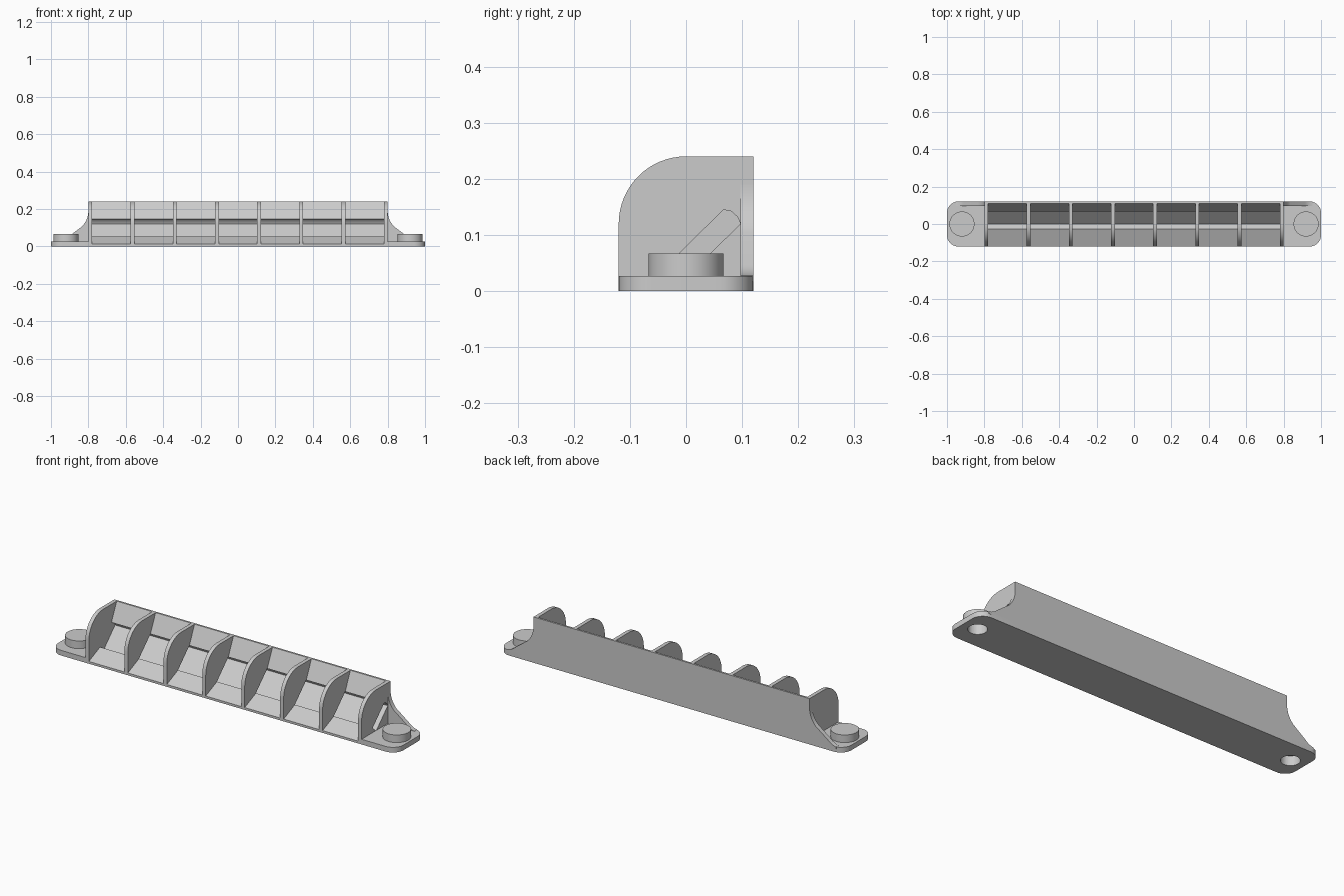
import bpy, bmesh, math
from mathutils import Vector

cube = bpy.data.objects.get("Cube")
if cube:
    bpy.data.objects.remove(cube, do_unlink=True)

GREY = (0.6, 0.6, 0.6, 1)
mat = bpy.data.materials.new("light grey plastic")
mat.use_nodes = True
mat.diffuse_color = GREY
mat.node_tree.nodes["Principled BSDF"].inputs["Base Color"].default_value = GREY


def prism(name, outline, place, offset):
    """Extrude a flat outline, mapped to 3D by place, along offset."""
    bm = bmesh.new()
    face = bm.faces.new([bm.verts.new(place(a, b)) for a, b in outline])
    out = bmesh.ops.extrude_face_region(bm, geom=[face])
    verts = [v for v in out["geom"] if isinstance(v, bmesh.types.BMVert)]
    bmesh.ops.translate(bm, verts=verts, vec=Vector(offset))
    bmesh.ops.recalc_face_normals(bm, faces=bm.faces)
    mesh = bpy.data.meshes.new(name)
    bm.to_mesh(mesh)
    bm.free()
    mesh.materials.append(mat)
    obj = bpy.data.objects.new(name, mesh)
    bpy.context.collection.objects.link(obj)
    return obj


def arc(cx, cy, r, start, end, steps):
    angles = [math.radians(start + (end - start) * i / steps) for i in range(steps + 1)]
    return [(cx + r * math.cos(a), cy + r * math.sin(a)) for a in angles]


def along_x(name, outline, x0, x1):
    return prism(name, outline, lambda y, z: (x0, y, z), (x1 - x0, 0, 0))


def along_z(name, outline, z0, z1):
    return prism(name, outline, lambda x, y: (x, y, z0), (0, 0, z1 - z0))


def smooth(obj):
    bpy.ops.object.select_all(action="DESELECT")
    obj.select_set(True)
    bpy.context.view_layer.objects.active = obj
    bpy.ops.object.shade_smooth_by_angle(angle=math.radians(30))


D = 0.12        # half depth
H = 0.24        # full height
L = 0.8         # half length of the ribbed body
T = 0.02        # rib thickness
PLATE = 0.027   # end plate thickness

# Body: sloping front lip, tilted groove, overhanging back wall
front = (-D, 0.012)
crest = (-0.0275, 0.052)
overhang = (0.067, 0.145)
wall_top = (0.11, H)
body = along_x("tray_body", [
    (-D, 0), front, crest, (0, 0.024), (0.097, 0.12), (0.092, 0.132),
    (0.081, 0.142), overhang, wall_top, (D, H), (D, 0)], -L, L)
smooth(body)

# Ribs: rounded at the front, open to the groove except at the closed end
curve = arc(0, D, D, 180, 90, 16)
open_rib = curve + [wall_top, overhang, crest, front]
closed_rib = curve + [(D, H), (D, 0), (-D, 0)]
COUNT = 8
for i in range(COUNT):
    x = -L + i * (2 * L - T) / (COUNT - 1)
    rib = along_x(f"rib_{i + 1}", closed_rib if i == 0 else open_rib, x, x + T)
    smooth(rib)

# Mounting ends, one for each side
for side, s in (("right", -1), ("left", 1)):
    def flip(points):
        return [(s * x, y) for x, y in points]

    r = 0.06
    plate = along_z(f"{side}_end_plate", flip(
        [(L, -D)] + arc(1 - r, r - D, r, -90, 0, 10)
        + arc(1 - r, D - r, r, 0, 90, 10) + [(L, D)]), 0, PLATE)
    ring = arc(s * 0.92, 0, 1, 0, 360, 48)[:-1]
    cx = s * 0.92

    def circle(radius):
        return [(cx + (x - cx) * radius, y * radius) for x, y in ring]

    boss = along_z(f"{side}_boss", circle(0.067), 0.015, 0.067)

    # Blind hole from below
    cutter = along_z("hole_cutter", circle(0.045), -0.05, 0.05)
    cutter.hide_render = True
    for part in (plate, boss):
        mod = part.modifiers.new("hole", "BOOLEAN")
        mod.operation = "DIFFERENCE"
        mod.solver = "EXACT"
        mod.object = cutter
        smooth(part)
        bpy.ops.object.modifier_apply(modifier="hole")
    bpy.data.objects.remove(cutter, do_unlink=True)

    # Wing of the back wall sweeping down to the plate
    sweep = arc(0.92, 0.19, 0.12, 180, 225, 8) + arc(0.965, 0.107, 0.08, 225, 262, 6)
    wing = prism(f"{side}_wall_wing",
                 flip([(L, PLATE - 0.01), (L, H)] + sweep + [(0.954, PLATE - 0.01)]),
                 lambda x, z: (x, 0.097, z), (0, D - 0.097, 0))
    smooth(wing)
